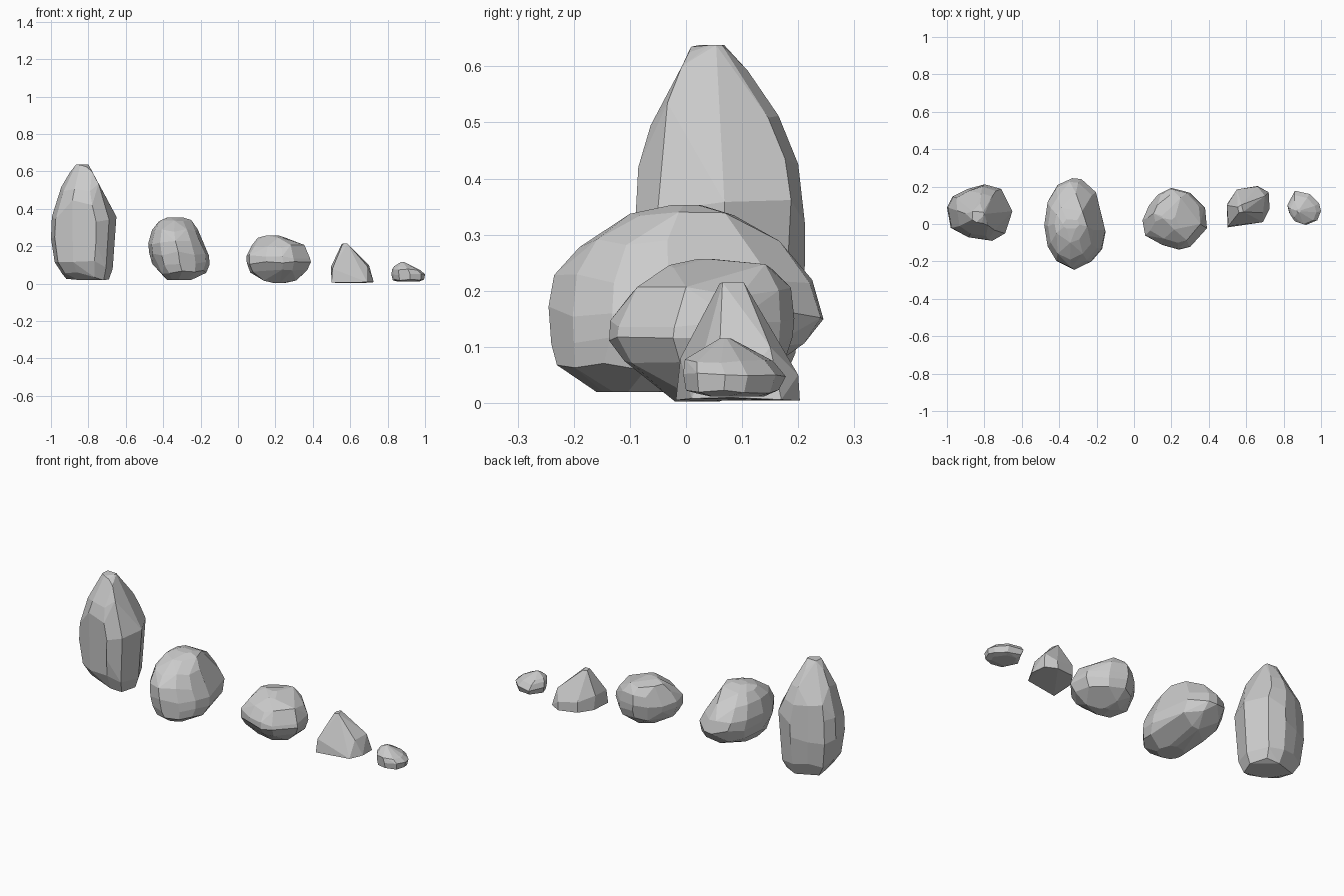
import bpy, bmesh, math, random
from mathutils import Vector

random.seed(4)


def hull_object(name, points, angle):
    """Faceted stone: convex hull with near-flat triangles merged into facets."""
    bm = bmesh.new()
    for p in points:
        bm.verts.new(p)
    res = bmesh.ops.convex_hull(bm, input=bm.verts)
    junk = {v for v in res["geom_interior"] + res["geom_unused"]
            if isinstance(v, bmesh.types.BMVert)}
    bmesh.ops.delete(bm, geom=list(junk), context='VERTS')
    bmesh.ops.dissolve_limit(bm, angle_limit=math.radians(angle),
                             verts=bm.verts, edges=bm.edges)
    bmesh.ops.recalc_face_normals(bm, faces=bm.faces)
    me = bpy.data.meshes.new(name)
    bm.to_mesh(me)
    bm.free()
    ob = bpy.data.objects.new(name, me)
    bpy.context.collection.objects.link(ob)
    return ob


def stone(name, plan, levels, jitter, angle=9):
    """Fit the plan outline into the x/y extents given at each height."""
    px, py = [p[0] for p in plan], [p[1] for p in plan]
    ax, bx, ay, by = min(px), max(px), min(py), max(py)
    pts = []
    for i, (z, x0, x1, y0, y1) in enumerate(levels):
        inner = 0 < i < len(levels) - 1
        for x, y in plan:
            u, v = (x - ax) / (bx - ax), (y - ay) / (by - ay)
            dz = random.uniform(-jitter, jitter) if inner else 0
            pts.append(Vector((x0 + u * (x1 - x0), y0 + v * (y1 - y0), z + dz)))
    return hull_object(name, pts, angle)


# tall upright stone
stone("tall_rock",
      [(-.89, .19), (-.80, .215), (-.71, .19), (-.65, .07), (-.69, -.05),
       (-.76, -.09), (-.89, -.075), (-.98, -.02), (-1, .09), (-.97, .15)],
      [(.02, -.86, -.73, .00, .12), (.04, -.94, -.69, -.04, .165),
       (.10, -.98, -.67, -.075, .195), (.24, -1, -.65, -.09, .212),
       (.34, -.995, -.65, -.09, .212), (.43, -.975, -.69, -.085, .20),
       (.51, -.945, -.72, -.063, .165), (.58, -.90, -.765, -.025, .11),
       (.615, -.87, -.785, .005, .085), (.638, -.84, -.80, .04, .066)], .025)

# oblong boulder lying along y
stone("oblong_rock",
      [(-.33, .245), (-.28, .24), (-.2, .17), (-.17, .05), (-.15, -.03),
       (-.17, -.13), (-.23, -.2), (-.32, -.243), (-.41, -.2), (-.46, -.12),
       (-.48, 0), (-.46, .13), (-.41, .21)],
      [(.02, -.38, -.25, -.16, -.03), (.06, -.42, -.17, -.23, .13),
       (.11, -.46, -.152, -.24, .215), (.16, -.475, -.155, -.245, .245),
       (.22, -.48, -.18, -.235, .225), (.28, -.46, -.215, -.19, .17),
       (.33, -.425, -.25, -.10, .10), (.353, -.38, -.29, -.03, .03)], .012)

# squat rounded stone
stone("round_rock",
      [(.2, .195), (.3, .17), (.38, .09), (.39, -.02), (.3, -.12), (.24, -.135),
       (.15, -.11), (.06, -.06), (.045, .02), (.08, .1), (.13, .16)],
      [(.003, .19, .25, -.02, .06), (.025, .13, .31, -.06, .12),
       (.07, .065, .37, -.11, .175), (.11, .047, .39, -.137, .19),
       (.145, .045, .385, -.135, .193), (.20, .075, .355, -.10, .187),
       (.238, .105, .30, -.03, .155), (.257, .15, .22, .02, .07)], .01)

# pointed wedge
hull_object("wedge_rock",
            [(.50, -.018, .005), (.69, .01, .008), (.725, .08, .01),
             (.72, .17, .006), (.66, .203, .004), (.55, .185, .012),
             (.50, .11, .012), (.505, -.01, .08), (.497, .10, .09),
             (.55, .185, .07), (.66, .20, .05), (.70, .15, .10),
             (.69, .06, .095), (.56, .06, .213), (.585, .065, .215),
             (.575, .103, .215), (.555, .09, .213)], 5)

# small pebble
stone("pebble",
      [(.86, .178), (.94, .16), (.99, .11), (1, .07), (.98, .02), (.92, -.005),
       (.86, .015), (.83, .06), (.82, .1)],
      [(.012, .85, .97, .03, .14), (.02, .828, .995, .0, .165),
       (.05, .82, 1, -.005, .178), (.075, .825, .975, -.002, .155),
       (.09, .835, .935, .025, .125), (.115, .87, .89, .06, .08)], .004)
